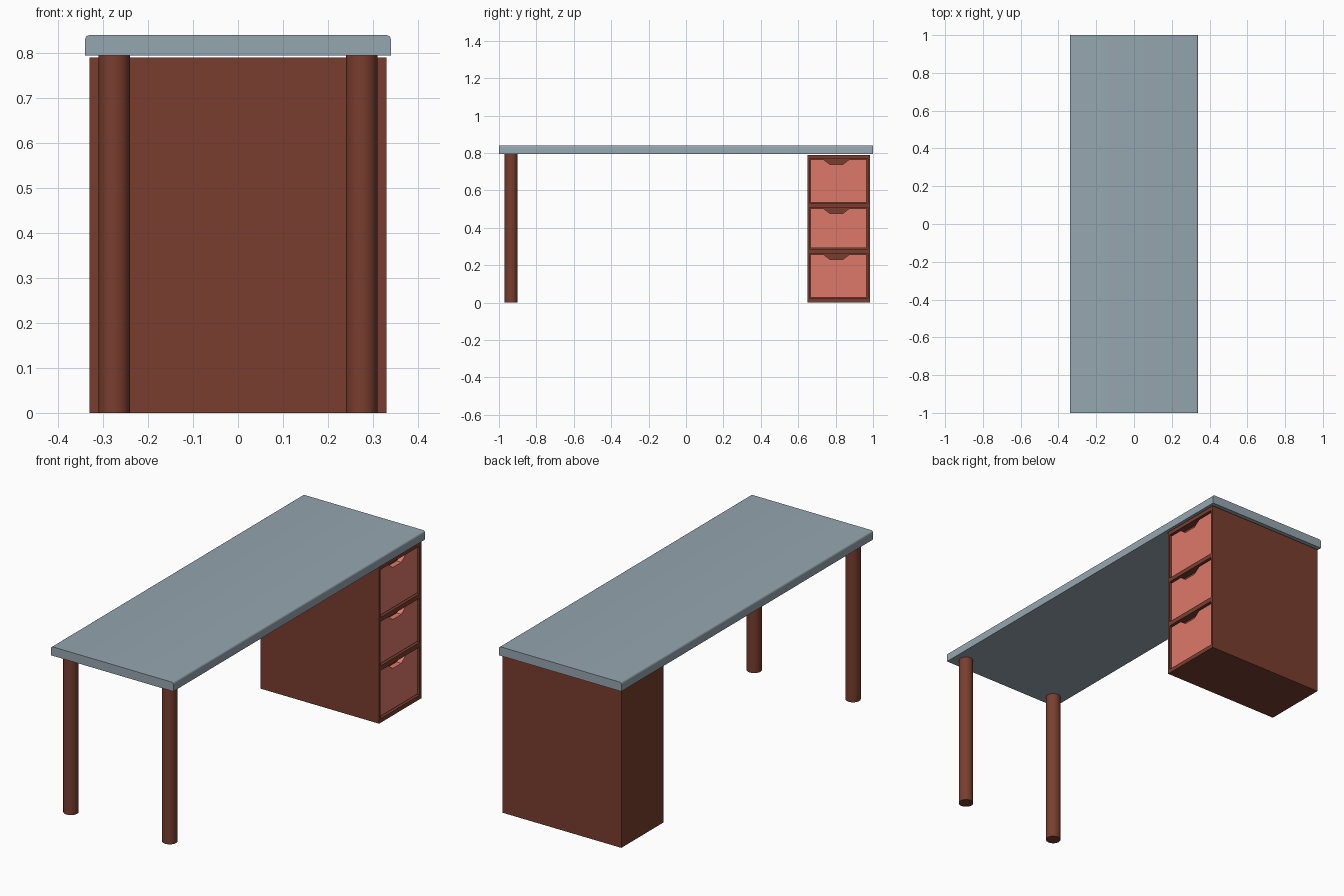
import bpy, bmesh, math
from mathutils import Vector, Matrix

if "Cube" in bpy.data.objects:
    bpy.data.objects.remove(bpy.data.objects["Cube"])


def material(name, rgb):
    m = bpy.data.materials.new(name)
    m.diffuse_color = (*rgb, 1.0)
    m.use_nodes = True
    m.node_tree.nodes["Principled BSDF"].inputs["Base Color"].default_value = m.diffuse_color
    return m


GREY = material("blue_grey", (0.30, 0.38, 0.43))
BROWN = material("dark_brown", (0.19, 0.048, 0.028))
SALMON = material("salmon", (0.72, 0.19, 0.14))


def finish(name, bm, mat, smooth=None):
    bmesh.ops.recalc_face_normals(bm, faces=bm.faces)
    me = bpy.data.meshes.new(name)
    bm.to_mesh(me)
    bm.free()
    me.materials.append(mat)
    ob = bpy.data.objects.new(name, me)
    bpy.context.collection.objects.link(ob)
    if smooth:
        bpy.context.view_layer.objects.active = ob
        ob.select_set(True)
        bpy.ops.object.shade_smooth_by_angle(angle=math.radians(smooth))
        ob.select_set(False)
    return ob


def box(lo, hi):
    bm = bmesh.new()
    bmesh.ops.create_cube(bm, size=1)
    lo, hi = Vector(lo), Vector(hi)
    for v in bm.verts:
        v.co = (lo + hi) / 2 + v.co * (hi - lo)
    return bm


# Desktop, with the two long top edges rounded
bm = box((-0.34, -1, 0.795), (0.34, 1, 0.84))
edges = [e for e in bm.edges if all(v.co.z > 0.83 for v in e.verts)
         and abs(e.verts[0].co.y - e.verts[1].co.y) > 1]
bmesh.ops.bevel(bm, geom=edges, offset=0.01, segments=4, profile=0.5, affect='EDGES')
finish("desktop", bm, GREY, 35)

# Two round legs
for side, x in (("left", -0.275), ("right", 0.275)):
    bm = bmesh.new()
    bmesh.ops.create_cone(bm, cap_ends=True, segments=32, radius1=0.035, radius2=0.035,
                          depth=0.797, matrix=Matrix.Translation((x, -0.935, 0.3985)))
    finish(side + "_leg", bm, BROWN, 35)

# Drawer cabinet: pockets sunk into the +x face
FACE, Y0, Y1 = 0.33, 0.66, 0.972
ROWS = [(0.021, 0.262), (0.286, 0.508), (0.53, 0.77)]
bm = box((-FACE, 0.65, 0), (FACE, 0.985, 0.79))
cuts = [((0, y, 0), (0, 1, 0)) for y in (Y0, Y1)]
cuts += [((0, 0, z), (0, 0, 1)) for row in ROWS for z in row]
for co, no in cuts:
    faces = [f for f in bm.faces if f.normal.x > 0.9]
    geom = {g for f in faces for g in (f, *f.edges, *f.verts)}
    bmesh.ops.bisect_plane(bm, geom=list(geom), plane_co=co, plane_no=no)
    bm.normal_update()
pockets = []
for f in bm.faces:
    c = f.calc_center_median()
    if f.normal.x > 0.9 and Y0 < c.y < Y1 and any(a < c.z < b for a, b in ROWS):
        pockets.append(f)
bmesh.ops.inset_individual(bm, faces=pockets, thickness=0.0, depth=-0.035)
finish("cabinet", bm, BROWN)

# Drawer fronts with a tapered finger notch in the top edge
G, MID = 0.006, (Y0 + Y1) / 2 - 0.012
for name, (z0, z1) in zip(("bottom", "middle", "top"), ROWS):
    a, b, t, n = Y0 + G, Y1 - G, z1 - G, z1 - 0.032
    outline = [(a, z0 + G), (b, z0 + G), (b, t), (MID + 0.068, t), (MID + 0.058, t - 0.008),
               (MID + 0.034, n), (MID - 0.034, n), (MID - 0.058, t - 0.008), (MID - 0.068, t), (a, t)]
    bm = bmesh.new()
    front = bm.faces.new([bm.verts.new((FACE - 0.008, y, z)) for y, z in outline])
    ext = bmesh.ops.extrude_face_region(bm, geom=[front], use_keep_orig=True)
    bmesh.ops.translate(bm, vec=(-0.026, 0, 0),
                        verts=[g for g in ext["geom"] if isinstance(g, bmesh.types.BMVert)])
    finish(name + "_drawer_front", bm, SALMON)
